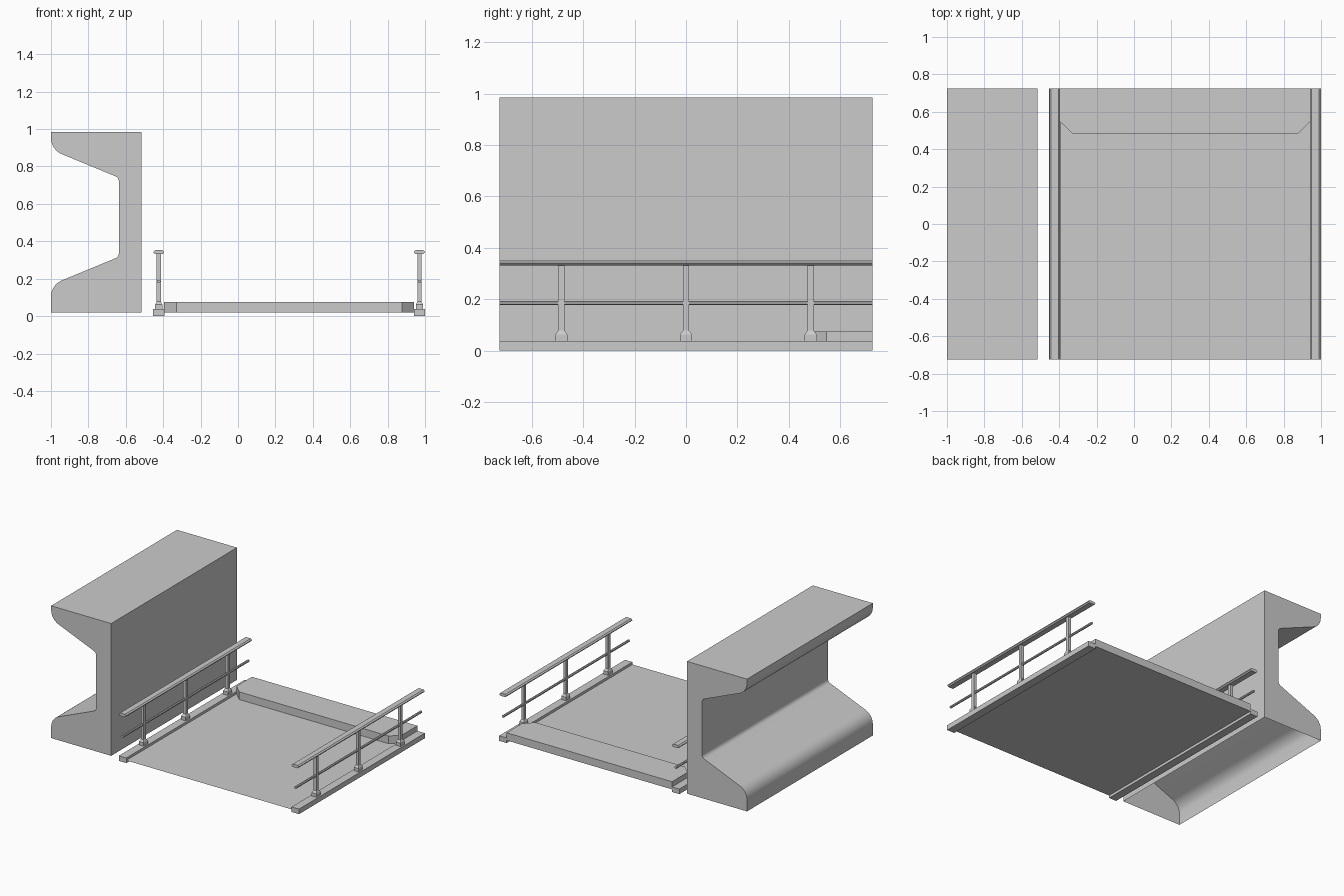
import bpy, bmesh, math
from mathutils import Vector

if "Cube" in bpy.data.objects:
    bpy.data.objects.remove(bpy.data.objects["Cube"])

HALF = 0.725          # half length along y
MID_X = 0.273         # centre line of the deck
RAIL_X = 0.97


def make(name, bm):
    bmesh.ops.recalc_face_normals(bm, faces=bm.faces)
    me = bpy.data.meshes.new(name)
    bm.to_mesh(me)
    bm.free()
    ob = bpy.data.objects.new(name, me)
    bpy.context.collection.objects.link(ob)
    return ob


def prism(name, pts, offset, open_bottom=False):
    """Extrude a closed loop of 3D points by an offset."""
    bm = bmesh.new()
    f = bm.faces.new([bm.verts.new(p) for p in pts])
    r = bmesh.ops.extrude_face_region(bm, geom=[f], use_keep_orig=True)
    bmesh.ops.translate(bm, vec=offset,
                        verts=[v for v in r["geom"] if isinstance(v, bmesh.types.BMVert)])
    bmesh.ops.recalc_face_normals(bm, faces=bm.faces)
    if open_bottom:
        low = min(bm.faces, key=lambda face: face.calc_center_median().z)
        bmesh.ops.delete(bm, geom=[low], context="FACES_ONLY")
    return make(name, bm)


def along_y(name, profile, open_bottom=False):
    return prism(name, [(x, -HALF, z) for x, z in profile], (0, 2 * HALF, 0), open_bottom)


def fillet(prev, corner, nxt, r, n=8):
    """Arc points rounding off a profile corner."""
    c = Vector(corner)
    a, b = (Vector(prev) - c).normalized(), (Vector(nxt) - c).normalized()
    half = a.angle(b) / 2
    t = r / math.tan(half)
    centre = c + (a + b).normalized() * (r / math.sin(half))
    u, v = c + a * t - centre, c + b * t - centre
    w = u.angle(v)
    return [tuple(centre + (u * math.sin((1 - i / n) * w) + v * math.sin(i / n * w)) / math.sin(w))
            for i in range(n + 1)]


def octagon(cx, cz, w, h, bx, bz):
    q = [(w, h - bz), (w - bx, h), (bx - w, h), (-w, h - bz),
         (-w, bz - h), (bx - w, -h), (w - bx, -h), (w, bz - h)]
    return [(cx + x, cz + z) for x, z in q]


def mirrored(ob):
    """Copy a right-hand part to the left side of the deck."""
    bm = bmesh.new()
    bm.from_mesh(ob.data)
    for v in bm.verts:
        v.co.x = 2 * MID_X - v.co.x
    make(ob.name.replace("right", "left"), bm)


# Big channel beam with tapered, rounded flanges, open underneath
ZM, BACK, TOP, BOTTOM = 0.5285, -0.516, 0.985, 0.020
tip, root = (-1, 0.890), (-0.637, 0.740)
flange = fillet((-1, TOP), tip, root, 0.095) + fillet(tip, root, (-0.637, ZM), 0.03, 5)
lower = [(x, 2 * ZM - z) for x, z in reversed(flange)]
beam = along_y("channel_beam",
               [(BACK, TOP), (-1, TOP)] + flange + lower + [(-1, BOTTOM), (BACK, BOTTOM)], True)
bpy.context.view_layer.objects.active = beam
beam.select_set(True)
bpy.ops.object.shade_smooth_by_angle(angle=math.radians(20))

# Deck floor and raised slab with chamfered front corners
X0, X1, FLOOR = -0.395, 0.940, 0.019
bm = bmesh.new()
bm.faces.new([bm.verts.new(p) for p in
              [(X0, -HALF, FLOOR), (X1, -HALF, FLOOR), (X1, HALF, FLOOR), (X0, HALF, FLOOR)]])
make("deck_floor", bm)
plan = [(X0, HALF), (X0, 0.547), (X0 + 0.065, 0.484), (X1 - 0.063, 0.484), (X1, 0.547), (X1, HALF)]
prism("raised_slab", [(x, y, FLOOR) for x, y in plan], (0, 0, 0.056))

# Kerb, handrail and middle rail on each side
parts = [
    along_y("kerb_right", [(X1, 0), (1, 0), (1, 0.037), (X1, 0.037)]),
    along_y("handrail_right", octagon(RAIL_X, 0.342, 0.029, 0.0105, 0.009, 0.008)),
    along_y("middle_rail_right", octagon(RAIL_X, 0.185, 0.0085, 0.0085, 0.005, 0.005)),
]

# Posts with tapered feet
for i, y in enumerate((-0.485, 0, 0.485)):
    bm = bmesh.new()
    rings = []
    for wx, wy, z in ((0.019, 0.024, 0.037), (0.019, 0.024, 0.062), (0.011, 0.012, 0.078),
                      (0.011, 0.012, 0.335)):
        rings.append([bm.verts.new((RAIL_X + sx * wx, y + sy * wy, z))
                      for sx, sy in ((1, 1), (-1, 1), (-1, -1), (1, -1))])
    for lo, hi in zip(rings, rings[1:]):
        for k in range(4):
            bm.faces.new((lo[k], lo[(k + 1) % 4], hi[(k + 1) % 4], hi[k]))
    bm.faces.new(rings[0])
    bm.faces.new(rings[-1])
    parts.append(make(f"post_right_{i + 1}", bm))

for p in parts:
    mirrored(p)
